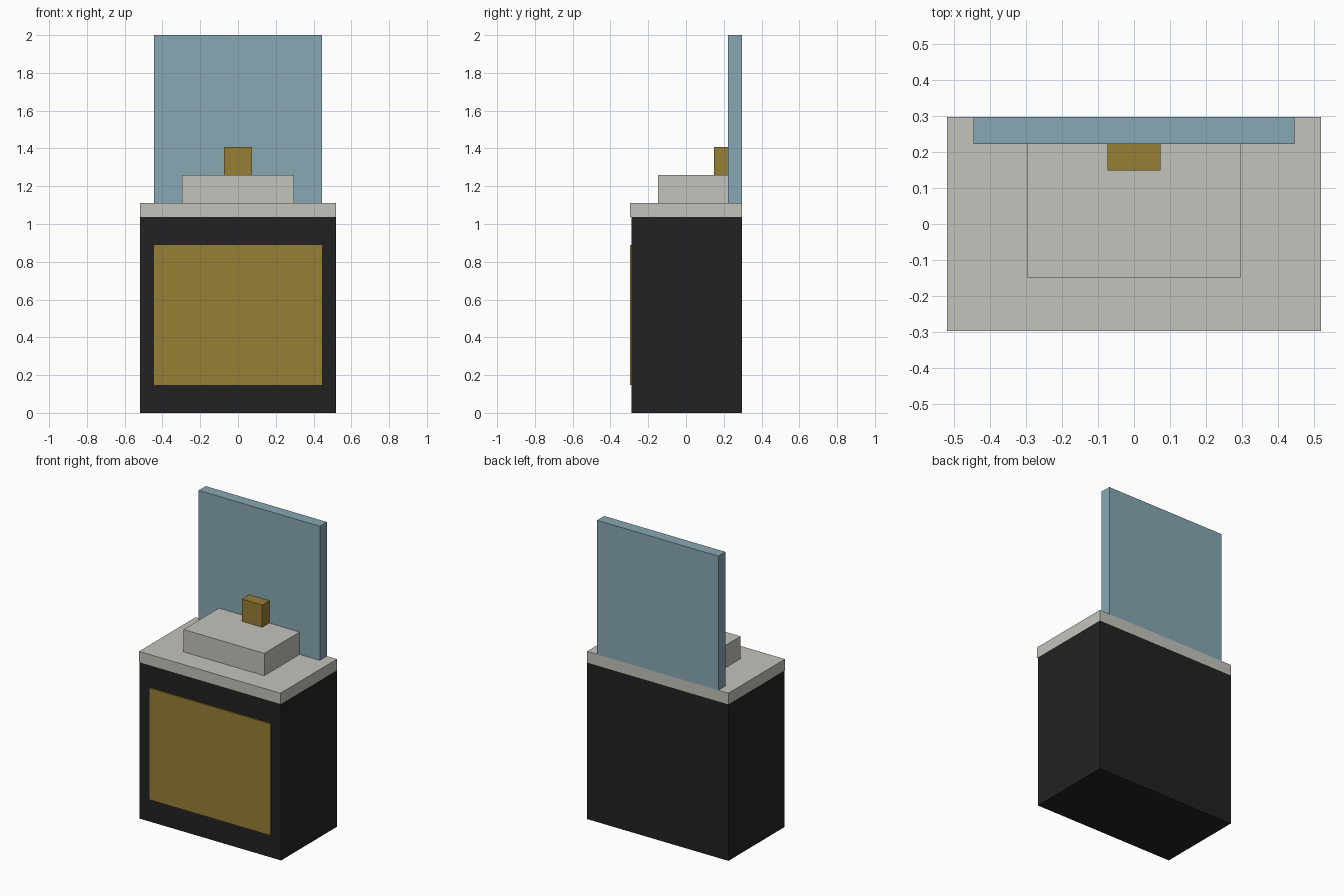
import bpy
from mathutils import Vector

if "Cube" in bpy.data.objects:
    bpy.data.objects.remove(bpy.data.objects["Cube"])


def srgb(r, g, b):
    def lin(c):
        c /= 255
        return c / 12.92 if c <= 0.04045 else ((c + 0.055) / 1.055) ** 2.4
    return (lin(r), lin(g), lin(b), 1.0)


def material(name, rgb):
    mat = bpy.data.materials.new(name)
    mat.diffuse_color = srgb(*rgb)
    mat.use_nodes = True
    mat.node_tree.nodes["Principled BSDF"].inputs["Base Color"].default_value = mat.diffuse_color
    return mat


def box(name, lo, hi, mat):
    """Axis-aligned box between two corners."""
    lo, hi = Vector(lo), Vector(hi)
    bpy.ops.mesh.primitive_cube_add(size=1, location=(lo + hi) / 2)
    ob = bpy.context.object
    ob.name = name
    ob.scale = hi - lo
    bpy.ops.object.transform_apply(location=False, rotation=False, scale=True)
    ob.data.materials.append(mat)
    return ob


black = material("black", (34, 34, 34))
brass = material("brass", (153, 126, 52))
stone = material("pale_stone", (196, 195, 188))
glass = material("mirror_blue", (136, 168, 180))

u = 2 / 27  # the model sits on a regular grid of this step
back = 4 * u

# Cabinet with a thin door panel on the front
box("cabinet", (-7 * u, -0.289, 0), (7 * u, back, 14 * u), black)
box("door_panel", (-6 * u, -back, 2 * u), (6 * u, -0.289, 12 * u), brass)

# Countertop, basin and tap
box("countertop", (-7 * u, -back, 14 * u), (7 * u, back, 15 * u), stone)
box("basin", (-4 * u, -2 * u, 15 * u), (4 * u, 3 * u, 17 * u), stone)
box("tap", (-u, 2 * u, 17 * u), (u, 3 * u, 19 * u), brass)

# Mirror standing at the back edge
box("mirror", (-6 * u, 3 * u, 15 * u), (6 * u, back, 27 * u), glass)
